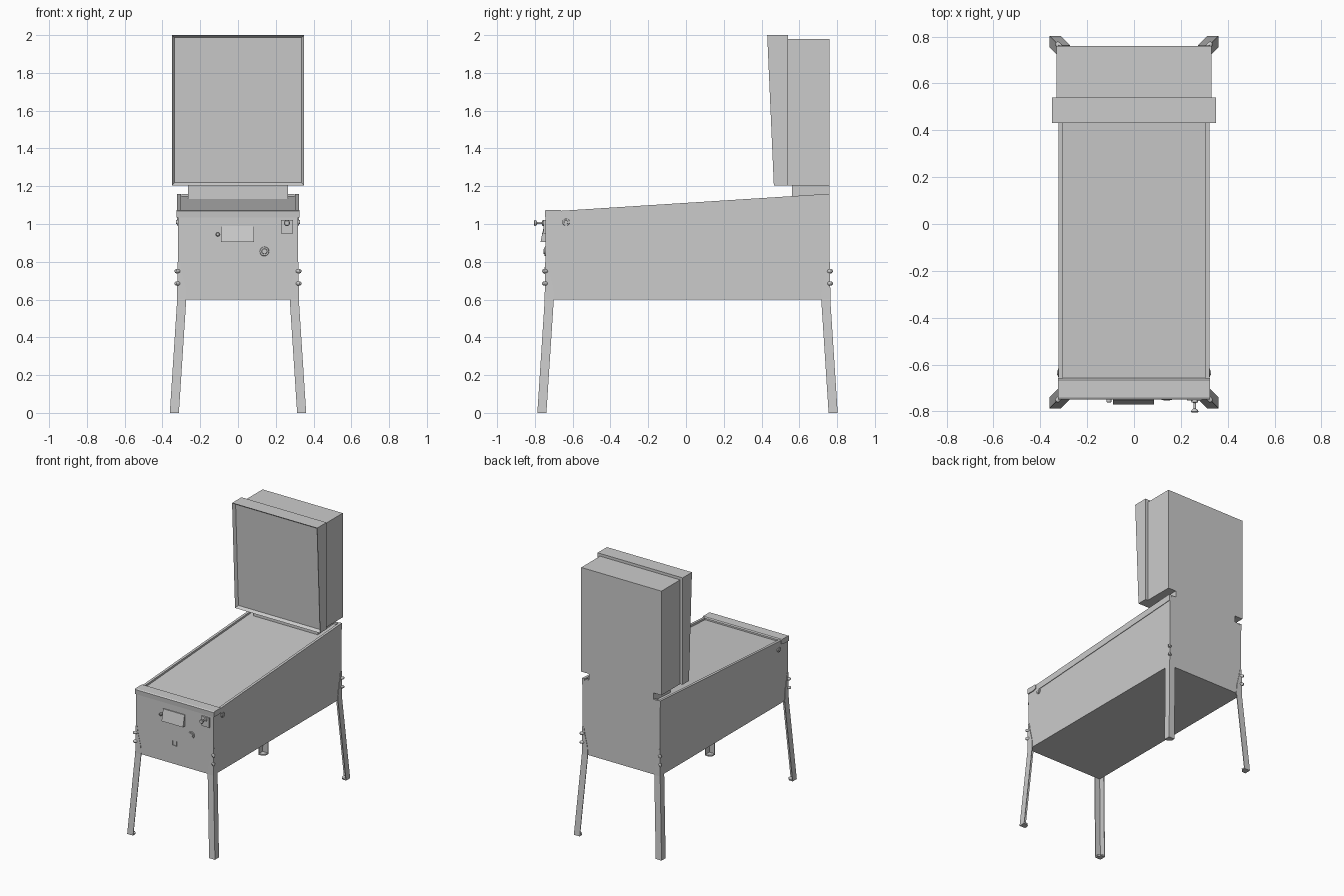
import bpy, bmesh
from math import pi
from mathutils import Matrix, Vector

cube = bpy.data.objects.get("Cube")
if cube:
    bpy.data.objects.remove(cube, do_unlink=True)

grey = bpy.data.materials.new("plain grey")
grey.use_nodes = True
grey.diffuse_color = (0.6, 0.6, 0.6, 1)
bsdf = next(n for n in grey.node_tree.nodes if n.type == "BSDF_PRINCIPLED")
bsdf.inputs["Base Color"].default_value = grey.diffuse_color


def finish(name, bm, smooth=False):
    bmesh.ops.recalc_face_normals(bm, faces=bm.faces[:])
    mesh = bpy.data.meshes.new(name)
    bm.to_mesh(mesh)
    bm.free()
    mesh.materials.append(grey)
    obj = bpy.data.objects.new(name, mesh)
    bpy.context.collection.objects.link(obj)
    if smooth:
        bpy.ops.object.select_all(action="DESELECT")
        obj.select_set(True)
        bpy.context.view_layer.objects.active = obj
        bpy.ops.object.shade_smooth_by_angle()
    return obj


def loft(name, rings):
    """Closed solid through rings of equal point count."""
    bm = bmesh.new()
    loops = [[bm.verts.new(p) for p in ring] for ring in rings]
    for a, b in zip(loops, loops[1:]):
        for i in range(len(a)):
            j = (i + 1) % len(a)
            bm.faces.new((a[i], a[j], b[j], b[i]))
    bm.faces.new(loops[0])
    bm.faces.new(loops[-1])
    return finish(name, bm)


def side_profile(name, x0, x1, pts):
    """Extrude a (y, z) outline across x."""
    return loft(name, [[(x, y, z) for y, z in pts] for x in (x0, x1)])


def box(name, x0, x1, y0, y1, z0, z1):
    return side_profile(name, x0, x1, [(y0, z0), (y1, z0), (y1, z1), (y0, z1)])


def turned(name, origin, direction, profile, sides=20):
    """Lathe (distance, radius) steps along a direction."""
    bm = bmesh.new()
    rot = Vector(direction).to_track_quat("Z", "Y").to_matrix().to_4x4()
    place = Matrix.Translation(origin) @ rot
    rings = []
    for d, r in profile:
        ring = bmesh.ops.create_circle(bm, segments=sides, radius=r,
                                       matrix=place @ Matrix.Translation((0, 0, d)))
        rings.append(ring["verts"])
    for a, b in zip(rings, rings[1:]):
        for i in range(sides):
            j = (i + 1) % sides
            bm.faces.new((a[i], a[j], b[j], b[i]))
    bm.faces.new(rings[0])
    bm.faces.new(rings[-1])
    return finish(name, bm, True)


FRONT, BACK, HALF = -0.745, 0.76, 0.318

# Cabinet, with the sloping playfield cover as its top
side_profile("cabinet", -HALF, HALF,
             [(FRONT, 0.6), (BACK, 0.6), (BACK, 1.146), (-0.66, 1.056), (FRONT, 1.04)])
box("cabinet_back_rim", -0.30, 0.30, 0.745, BACK, 1.12, 1.158)
side_profile("lock_bar", -0.325, 0.325,
             [(FRONT, 1.035), (-0.748, 1.07), (-0.74, 1.075), (-0.665, 1.075),
              (-0.658, 1.068), (-0.658, 1.045), (-0.69, 1.035)])

# Backbox: neck, rear box and sloping front frame
side_profile("neck", -0.265, 0.265, [(0.56, 1.12), (BACK, 1.12), (BACK, 1.21), (0.56, 1.21)])
box("backbox", -0.33, 0.33, 0.53, BACK, 1.205, 1.98)
frame = side_profile("backbox_frame", -0.35, 0.35,
                     [(0.465, 1.205), (0.54, 1.205), (0.54, 2.0), (0.43, 2.0)])
bm = bmesh.new()
bm.from_mesh(frame.data)
bm.normal_update()
face = min(bm.faces, key=lambda f: f.normal.y)
inward = -face.normal.copy()
bmesh.ops.inset_region(bm, faces=[face], thickness=0.021)
for v in face.verts:
    v.co += inward * 0.02
bm.to_mesh(frame.data)
bm.free()


def leg(name, sx, sy):
    base_y = 0.787 if sy < 0 else 0.803

    def ring(z, w, outline):
        drop = min(z, 0.6) / 0.6 * 0.039 + max(z - 0.6, 0) * 0.005
        cx, cy = 0.361 - drop, base_y - drop
        return [(sx * (cx - a * w), sy * (cy - b * w), z) for a, b in outline]

    def angle_iron(w):
        t = 0.005 / w
        return [(0, 0), (1, 0), (1, t), (t, t), (t, 1), (0, 1)]

    steps = [(0, 0.048), (0.6, 0.048), (0.66, 0.044), (0.71, 0.032), (0.75, 0.022), (0.8, 0.014)]
    loft(name, [ring(z, w, angle_iron(w)) for z, w in steps])
    foot = [(0, 0), (1, 0), (1, 0.6), (0.6, 1), (0, 1)]
    loft(name + "_foot", [ring(z, 0.048, foot) for z in (0, 0.01)])
    # Domed corner bolts
    for i, z in enumerate((0.685, 0.75)):
        turned(f"{name}_bolt_{i + 1}", (sx * 0.311, sy * (base_y - 0.05), z), (sx, sy, 0),
               [(0, 0.011), (0.022, 0.011), (0.028, 0.008), (0.031, 0.003)], 12)


for side, sx in (("left", 1), ("right", -1)):
    # Rails, legs and side buttons, mirrored
    x0, x1 = sorted((sx * 0.303, sx * 0.322))
    side_profile(side + "_rail", x0, x1,
                 [(-0.66, 1.022), (BACK, 1.112), (BACK, 1.16), (-0.66, 1.07)])
    for end, sy in (("front", -1), ("back", 1)):
        leg(f"{end}_{side}_leg", sx, sy)
    turned(side + "_button", (sx * 0.315, -0.635, 1.01), (sx, 0, 0),
           [(0, 0.02), (0.009, 0.018), (0.009, 0.011), (0.013, 0.01)])

# Front panel fittings
side_profile("coin_hood", -0.09, 0.086,
             [(FRONT + 0.005, 0.905), (-0.77, 0.905), (-0.768, 0.915),
              (-0.752, 0.99), (FRONT + 0.005, 0.99)])
turned("start_button", (-0.107, FRONT, 0.945), (0, -1, 0),
       [(0, 0.011), (0.014, 0.011), (0.017, 0.007)], 16)
turned("lock", (0.14, FRONT, 0.855), (0, -1, 0),
       [(0, 0.025), (0.005, 0.023), (0.005, 0.015), (0.009, 0.013)])
box("plunger_plate", 0.227, 0.291, -0.754, FRONT + 0.005, 0.95, 1.022)
turned("plunger", (0.259, FRONT, 1.005), (0, -1, 0),
       [(0, 0.017), (0.016, 0.014), (0.018, 0.006), (0.043, 0.006),
        (0.048, 0.013), (0.056, 0.016), (0.06, 0.012)])
for name, x0, x1, z1 in (("latch_left", 0.015, 0.018, 0.772),
                         ("latch_right", -0.018, -0.015, 0.772),
                         ("latch_base", -0.018, 0.018, 0.739)):
    box(name, x0, x1, -0.749, FRONT + 0.005, 0.736, z1)
